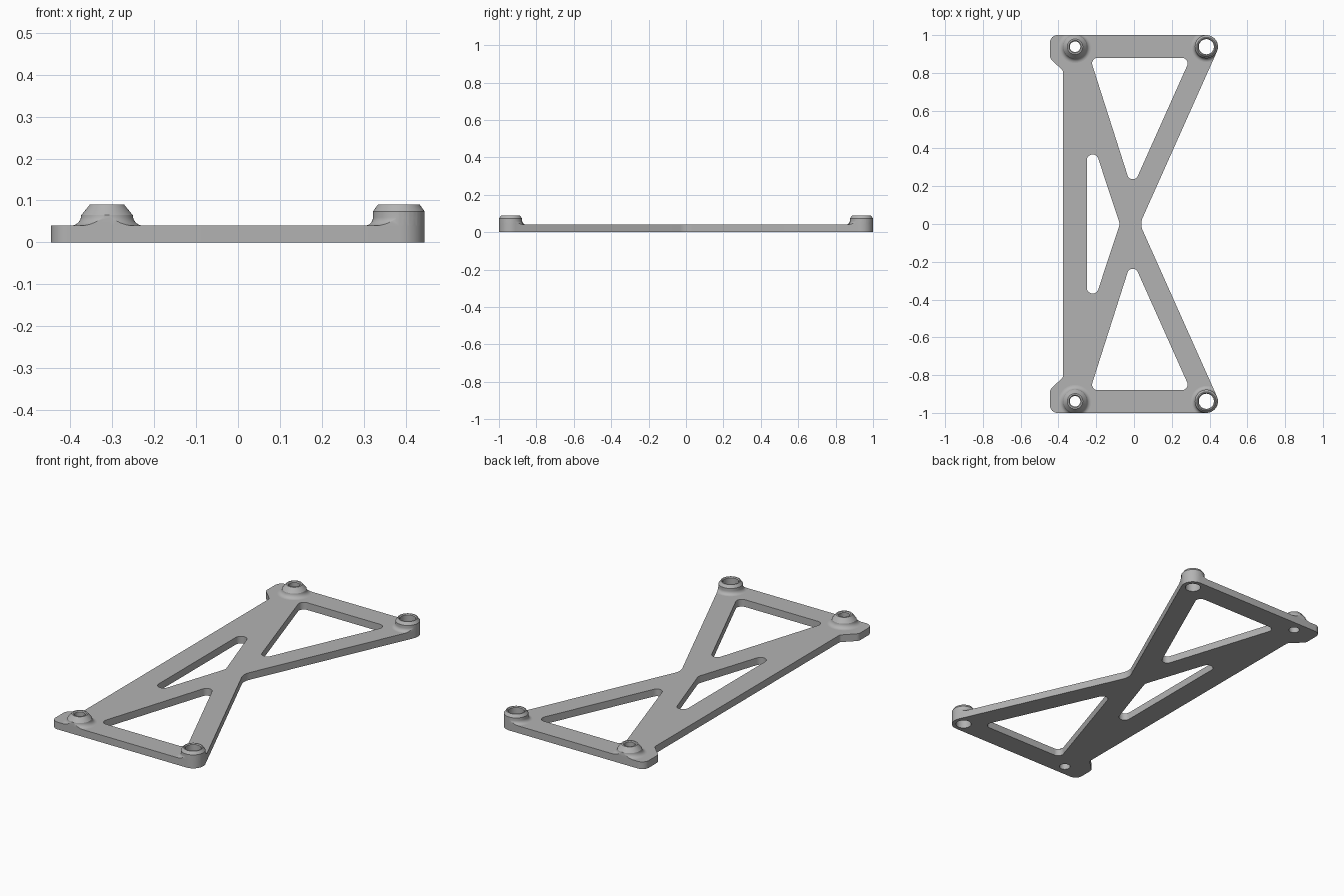
import bpy, bmesh
from math import sin, cos, pi, tan
from mathutils import Vector

cube = bpy.data.objects.get("Cube")
if cube:
    bpy.data.objects.remove(cube, do_unlink=True)

THICK = 0.04
POST_Y = 0.9385

grey = bpy.data.materials.new("plain grey")
grey.use_nodes = True
colour = (0.45, 0.45, 0.45, 1)
grey.diffuse_color = colour
grey.node_tree.nodes["Principled BSDF"].inputs["Base Color"].default_value = colour


def make_object(name, bm):
    bmesh.ops.recalc_face_normals(bm, faces=bm.faces)
    mesh = bpy.data.meshes.new(name)
    bm.to_mesh(mesh)
    bm.free()
    mesh.materials.append(grey)
    obj = bpy.data.objects.new(name, mesh)
    bpy.context.collection.objects.link(obj)
    return obj


def activate(obj):
    bpy.ops.object.select_all(action="DESELECT")
    obj.select_set(True)
    bpy.context.view_layer.objects.active = obj


def rounded(corners, steps=10):
    """Replace each (x, y, radius) corner with a tangent arc."""
    pts = []
    for i, (x, y, r) in enumerate(corners):
        p = Vector((x, y))
        a = (Vector(corners[i - 1][:2]) - p).normalized()
        b = (Vector(corners[(i + 1) % len(corners)][:2]) - p).normalized()
        half = a.angle(b) / 2
        centre = p + (a + b).normalized() * r / sin(half)
        start = p + a * r / tan(half) - centre
        end = p + b * r / tan(half) - centre
        sweep = pi - 2 * half
        for k in range(steps + 1):
            t = k / steps
            pts.append(centre + (start * sin((1 - t) * sweep) + end * sin(t * sweep)) / sin(sweep))
    return pts


def circle(x, y, r, n=48):
    return [Vector((x + r * cos(2 * pi * k / n), y + r * sin(2 * pi * k / n))) for k in range(n)]


def prism(name, pts, z0, z1):
    bm = bmesh.new()
    face = bm.faces.new([bm.verts.new((p.x, p.y, z0)) for p in pts])
    top = bmesh.ops.extrude_face_region(bm, geom=[face])["geom"]
    verts = [g for g in top if isinstance(g, bmesh.types.BMVert)]
    bmesh.ops.translate(bm, verts=verts, vec=(0, 0, z1 - z0))
    return make_object(name, bm)


def boolean(obj, cutter, operation):
    cutter.hide_render = True
    mod = obj.modifiers.new("cut", "BOOLEAN")
    mod.operation = operation
    mod.solver = "EXACT"
    mod.object = cutter
    activate(obj)
    bpy.ops.object.modifier_apply(modifier=mod.name)


def lathe(name, profile, x, y, n=48):
    """Spin a closed (radius, z) profile into a ring."""
    bm = bmesh.new()
    rings = [[bm.verts.new((x + r * cos(2 * pi * k / n), y + r * sin(2 * pi * k / n), z))
              for k in range(n)] for r, z in profile]
    for i, lower in enumerate(rings):
        upper = rings[(i + 1) % len(rings)]
        for k in range(n):
            m = (k + 1) % n
            bm.faces.new((lower[k], lower[m], upper[m], upper[k]))
    return make_object(name, bm)


def flip(corners):
    return [(x, -y, r) for x, y, r in reversed(corners)]


# Plate outline: waist, rounded corner, then the side tab, mirrored front to back
half = [(0.478, 1, 0.0615), (-0.445, 1, 0.04), (-0.445, 0.878, 0.03), (-0.375, 0.81, 0.02)]
outline = rounded([(0.031, 0, 0.08)] + half + flip(half))
plate = prism("plate", outline, 0, THICK)
limit = prism("outline_limit", outline, -0.1, 0.2)

# Windows in the plate
triangle = [(-0.233, 0.88, 0.03), (-0.011, 0.185, 0.029), (0.3, 0.88, 0.03)]
slot = [(-0.25, 0.53, 0.031), (-0.25, -0.53, 0.031), (-0.075, 0, 0.04)]
windows = [rounded(triangle), rounded(flip(triangle)), rounded(slot)]

# Posts: x, outer radius, shoulder height, top radius, bore radius, fillet size
posts = {"right": (-0.312, 0.0615, 0.065, 0.041, 0.028, 0.025),
         "left": (0.383, 0.0615, 0.074, 0.05, 0.04, 0.02)}
made = [plate]
for side, (x, r, shoulder, top, bore, f) in posts.items():
    for end, y in (("front", -POST_Y), ("back", POST_Y)):
        windows.append(circle(x, y, bore))
        fillet = [(r + f - f * sin(t * pi / 16), THICK + f - f * cos(t * pi / 16)) for t in range(9)]
        rim = [(r, shoulder), (top, 0.09), (bore + 0.005, 0.09), (bore, 0.085), (bore, THICK)]
        if shoulder - THICK - f < 0.001:
            rim = rim[1:]
        post = lathe(f"{end}_{side}_post", fillet + rim, x, y)
        boolean(post, limit, "INTERSECT")
        made.append(post)

for pts in windows:
    cutter = prism("window_cutter", pts, -0.1, 0.2)
    boolean(plate, cutter, "DIFFERENCE")
    bpy.data.objects.remove(cutter, do_unlink=True)
bpy.data.objects.remove(limit, do_unlink=True)

# Smooth curved walls, keep crisp edges
for obj in made:
    activate(obj)
    bpy.ops.object.shade_smooth_by_angle(angle=pi / 6)
